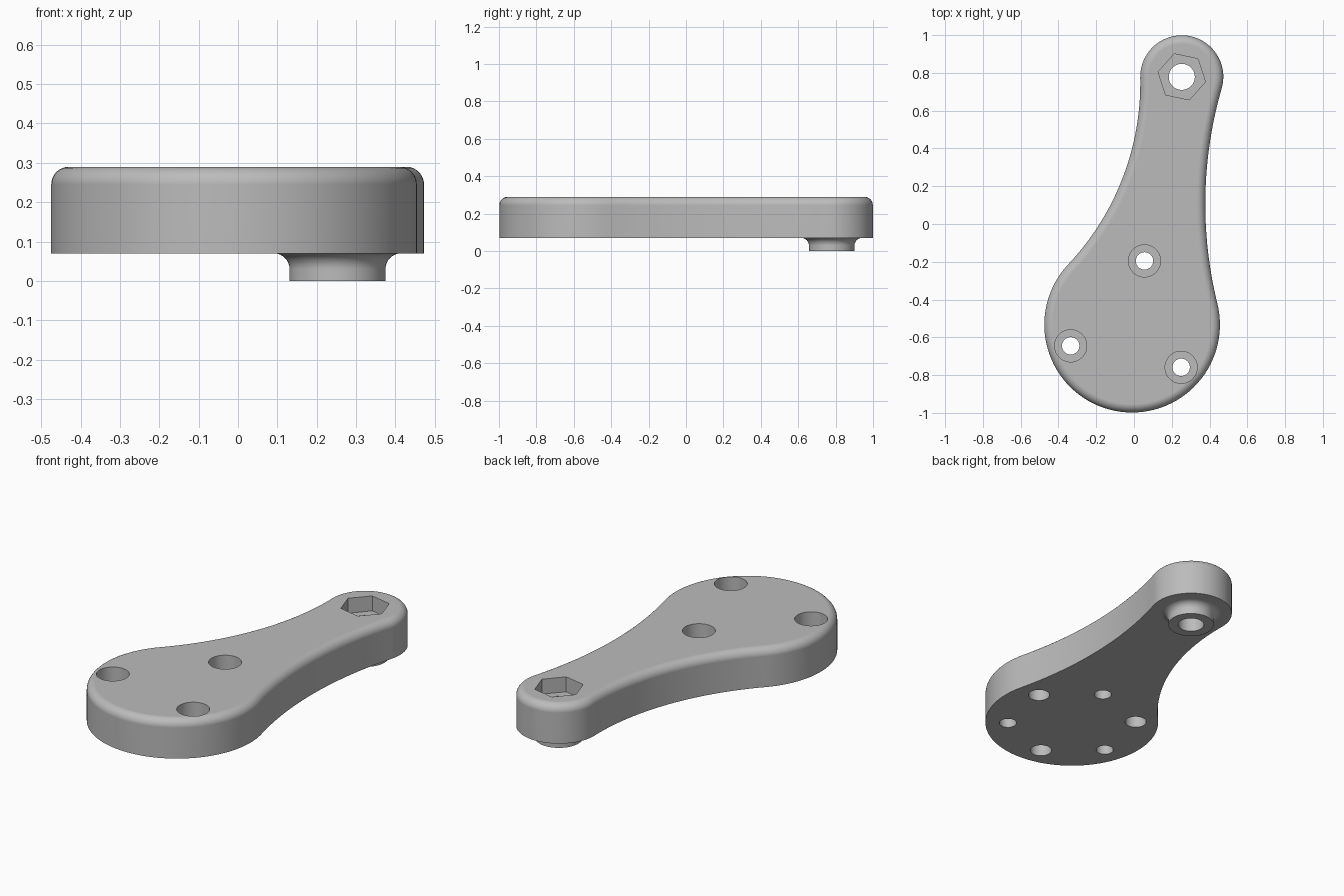
import bpy, bmesh, math
from mathutils import Vector

if "Cube" in bpy.data.objects:
    bpy.data.objects.remove(bpy.data.objects["Cube"], do_unlink=True)

grey = bpy.data.materials.new("plain_grey")
grey.use_nodes = True
grey.diffuse_color = (0.5, 0.5, 0.5, 1)
grey.node_tree.nodes["Principled BSDF"].inputs["Base Color"].default_value = (0.5, 0.5, 0.5, 1)

BOTTOM, TOP, FILLET = 0.07, 0.29, 0.045
WIDE, WIDE_R = Vector((-0.01, -0.533)), 0.465
TIP, TIP_R = Vector((0.253, 0.779)), 0.22
LEFT_R, RIGHT_R = 2.2, 1.4      # waist radii on the +x and -x sides


def loft(name, rings):
    """Closed solid skinned over equal rings of points, listed from bottom to top."""
    bm = bmesh.new()
    loops = [[bm.verts.new(p) for p in ring] for ring in rings]
    n = len(loops[0])
    for low, high in zip(loops, loops[1:]):
        for i in range(n):
            j = (i + 1) % n
            bm.faces.new((low[i], low[j], high[j], high[i]))
    bm.faces.new(loops[0][::-1])
    bm.faces.new(loops[-1])
    bmesh.ops.recalc_face_normals(bm, faces=bm.faces)
    mesh = bpy.data.meshes.new(name)
    bm.to_mesh(mesh)
    bm.free()
    mesh.materials.append(grey)
    obj = bpy.data.objects.new(name, mesh)
    bpy.context.collection.objects.link(obj)
    return obj


def turned(name, centre, profile, sides=48, turn=0.0):
    """Round (or polygonal) solid from (radius, height) pairs."""
    steps = [turn + math.tau * i / sides for i in range(sides)]
    return loft(name, [[(centre[0] + r * math.cos(a), centre[1] + r * math.sin(a), z)
                        for a in steps] for r, z in profile])


def waist_centre(radius, side):
    """Centre of the arc touching both end circles from outside."""
    d1, d2 = WIDE_R + radius, TIP_R + radius
    axis = TIP - WIDE
    length = axis.length
    axis = axis / length
    along = (d1 * d1 - d2 * d2 + length * length) / (2 * length)
    return WIDE + axis * along + side * math.sqrt(d1 * d1 - along * along) * Vector((axis.y, -axis.x))


def heading(a, b):
    return math.atan2(b.y - a.y, b.x - a.x)


def arc(centre, radius, start, sweep, count):
    return [(centre.x + radius * math.cos(start + sweep * i / count),
             centre.y + radius * math.sin(start + sweep * i / count)) for i in range(count)]


def outline(inset):
    """Arm outline, moved inwards by inset."""
    cl, cr = waist_centre(LEFT_R, 1), waist_centre(RIGHT_R, -1)

    def end(c, r, a, b, count):
        start = heading(c, a)
        return arc(c, r - inset, start, (heading(c, b) - start) % math.tau, count)

    def waist(c, r, a, b, count):
        start = heading(c, a)
        sweep = (heading(c, b) - start + math.pi) % math.tau - math.pi
        return arc(c, r + inset, start, sweep, count)

    return (end(WIDE, WIDE_R, cr, cl, 64) + waist(cl, LEFT_R, WIDE, TIP, 28)
            + end(TIP, TIP_R, cl, cr, 40) + waist(cr, RIGHT_R, TIP, WIDE, 28))


# Arm plate with a rounded top edge
levels = [(0, BOTTOM)]
for k in range(9):
    a = math.pi / 2 * k / 8
    levels.append((FILLET * (1 - math.cos(a)), TOP - FILLET + FILLET * math.sin(a)))
arm = loft("crank_arm", [[(x, y, z) for x, y in outline(d)] for d, z in levels])

# Flared boss under the narrow end
flare = [(0.122, 0)]
for k in range(9):
    a = math.pi / 2 * k / 8
    flare.append((0.122 + 0.04 * (1 - math.cos(a)), BOTTOM - 0.04 + 0.04 * math.sin(a)))
flare.append((0.162, 0.1))
boss = turned("boss", TIP, flare, 64)

# Pivot hole and hexagonal nut pocket
cutters = [
    turned("pivot_cutter", TIP, [(0.069, -0.1), (0.069, 0.4)]),
    turned("nut_cutter", TIP, [(0.128, 0.205), (0.128, 0.4)], 6, math.radians(-12)),
]

# Ring of six holes: counterbored through holes alternate with blind ones
for k in range(6):
    a = math.radians(79 + 60 * k)
    spot = WIDE + 0.344 * Vector((math.cos(a), math.sin(a)))
    if k % 2 == 0:
        profile = [(0.046, -0.1), (0.046, 0.16), (0.085, 0.16), (0.085, 0.4)]
    else:
        profile = [(0.057, -0.1), (0.057, 0.2)]
    cutters.append(turned("screw_cutter", spot, profile))

# Join the boss, then cut the holes
bpy.ops.object.select_all(action='DESELECT')
bpy.context.view_layer.objects.active = arm
arm.select_set(True)
for tool in [boss] + cutters:
    tool.hide_render = True
    mod = arm.modifiers.new("shape", 'BOOLEAN')
    mod.operation = 'UNION' if tool is boss else 'DIFFERENCE'
    mod.solver = 'EXACT'
    mod.object = tool
    bpy.ops.object.modifier_apply(modifier=mod.name)
    bpy.data.objects.remove(tool, do_unlink=True)

bpy.ops.object.shade_smooth_by_angle(angle=math.radians(30))
weighted = arm.modifiers.new("clean_shading", 'WEIGHTED_NORMAL')
weighted.keep_sharp = True
